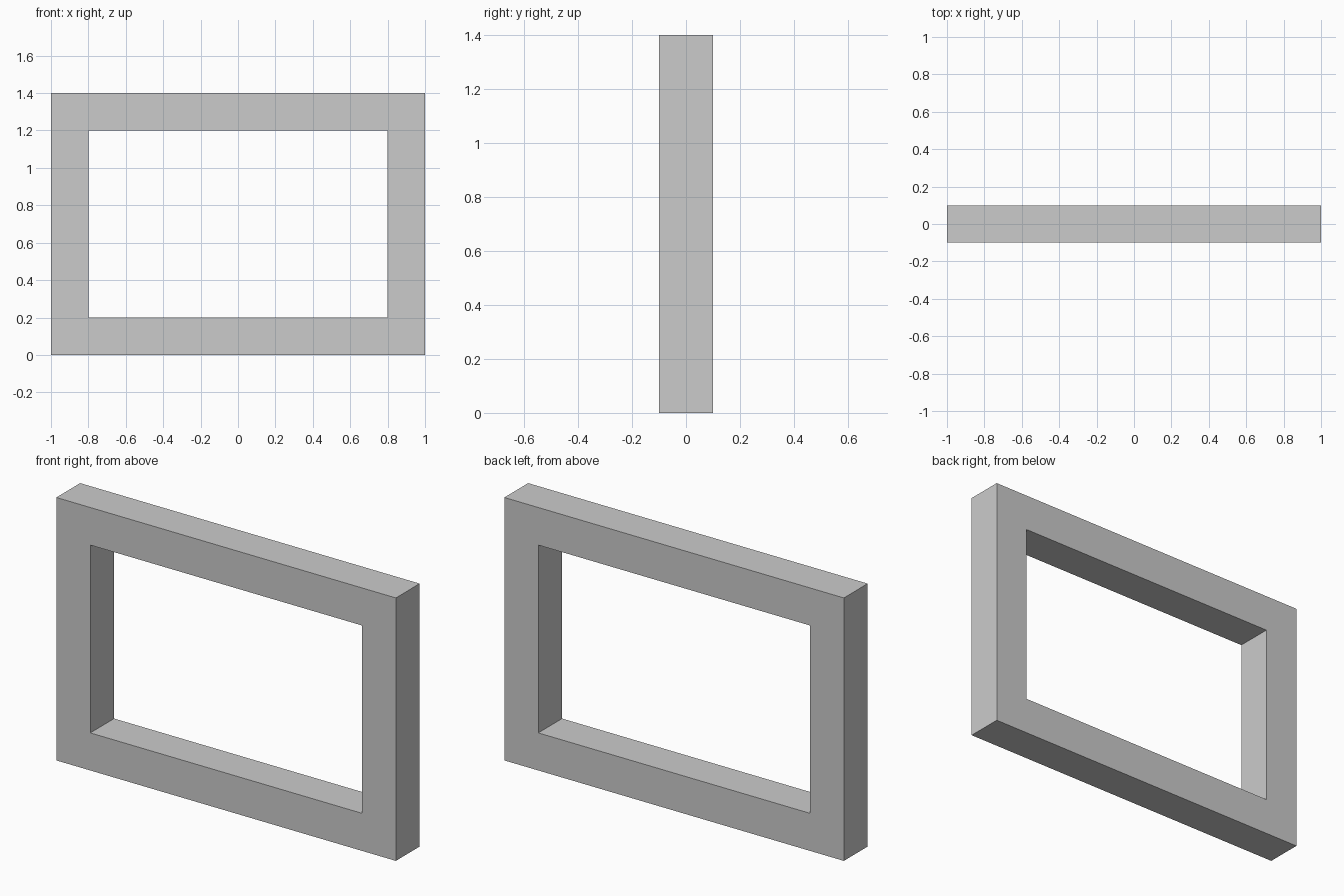
import bpy
import bmesh

if "Cube" in bpy.data.objects:
    bpy.data.objects.remove(bpy.data.objects["Cube"])

WIDTH, HEIGHT, DEPTH, BAR = 2.0, 1.4, 0.2, 0.2


def rectangle(bm, half_x, z0, z1, y):
    corners = [(-half_x, z0), (half_x, z0), (half_x, z1), (-half_x, z1)]
    return [bm.verts.new((x, y, z)) for x, z in corners]


# Rectangular frame: outer and inner loops at front and back, bridged as one closed band
bm = bmesh.new()
h = DEPTH / 2
outer = (WIDTH / 2, 0, HEIGHT)
inner = (WIDTH / 2 - BAR, BAR, HEIGHT - BAR)
loops = [rectangle(bm, *outer, -h), rectangle(bm, *inner, -h),
         rectangle(bm, *inner, h), rectangle(bm, *outer, h)]
for i in range(4):
    a, b = loops[i], loops[(i + 1) % 4]
    for j in range(4):
        k = (j + 1) % 4
        bm.faces.new((a[j], a[k], b[k], b[j]))
bmesh.ops.recalc_face_normals(bm, faces=bm.faces)

mesh = bpy.data.meshes.new("rectangular_frame")
bm.to_mesh(mesh)
bm.free()
frame = bpy.data.objects.new("rectangular_frame", mesh)
bpy.context.collection.objects.link(frame)
